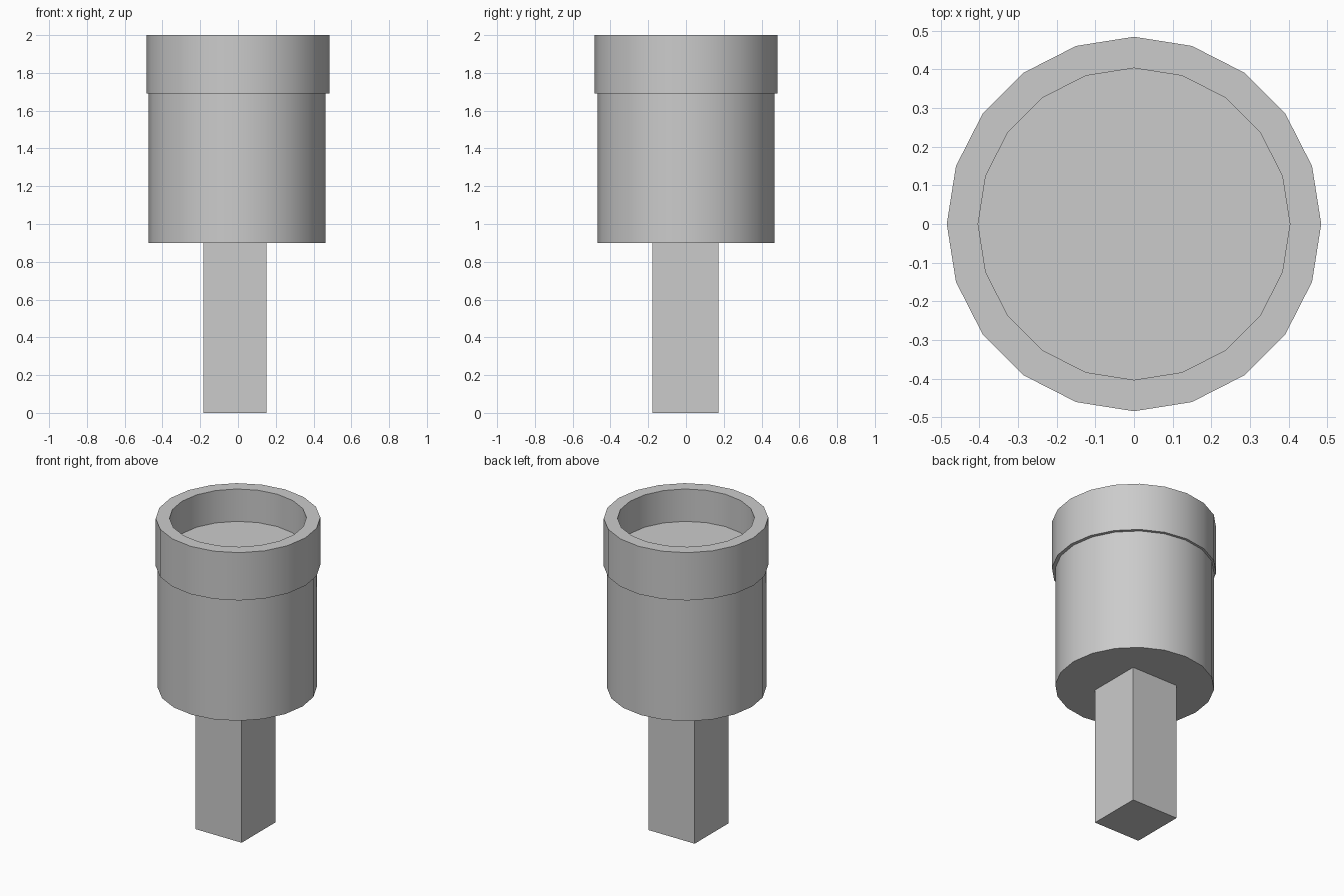
import bpy, bmesh
from math import cos, sin, pi, radians

if "Cube" in bpy.data.objects:
    bpy.data.objects.remove(bpy.data.objects["Cube"])

SIDES = 20


def lathe(name, profile, x=0.0, y=0.0):
    """Closed solid from (radius, z) points, capped at both ends."""
    bm = bmesh.new()
    rings = [[bm.verts.new((x + r * cos(2 * pi * i / SIDES),
                            y + r * sin(2 * pi * i / SIDES), z))
              for i in range(SIDES)] for r, z in profile]
    for a, b in zip(rings, rings[1:]):
        for i in range(SIDES):
            j = (i + 1) % SIDES
            bm.faces.new((a[i], a[j], b[j], b[i]))
    bm.faces.new(rings[0][::-1])
    bm.faces.new(rings[-1])
    return finish(name, bm)


def finish(name, bm):
    bmesh.ops.recalc_face_normals(bm, faces=bm.faces)
    mesh = bpy.data.meshes.new(name)
    bm.to_mesh(mesh)
    bm.free()
    ob = bpy.data.objects.new(name, mesh)
    bpy.context.collection.objects.link(ob)
    return ob


def smooth(ob):
    bpy.ops.object.select_all(action='DESELECT')
    bpy.context.view_layer.objects.active = ob
    ob.select_set(True)
    bpy.ops.object.shade_smooth_by_angle(angle=radians(30))


# Rim: shallow cup with a recessed floor
smooth(lathe("rim_cup", [(0.484, 1.69), (0.484, 2.0), (0.403, 2.0), (0.403, 1.79)]))

# Main barrel, slightly narrower and a touch off-centre
smooth(lathe("barrel", [(0.468, 0.90), (0.468, 1.70)], x=-0.005))

# Square handle
bm = bmesh.new()
bmesh.ops.create_cube(bm, size=1)
bmesh.ops.scale(bm, vec=(0.333, 0.349, 0.91), verts=bm.verts)
bmesh.ops.translate(bm, vec=(-0.016, -0.003, 0.455), verts=bm.verts)
finish("handle", bm)
